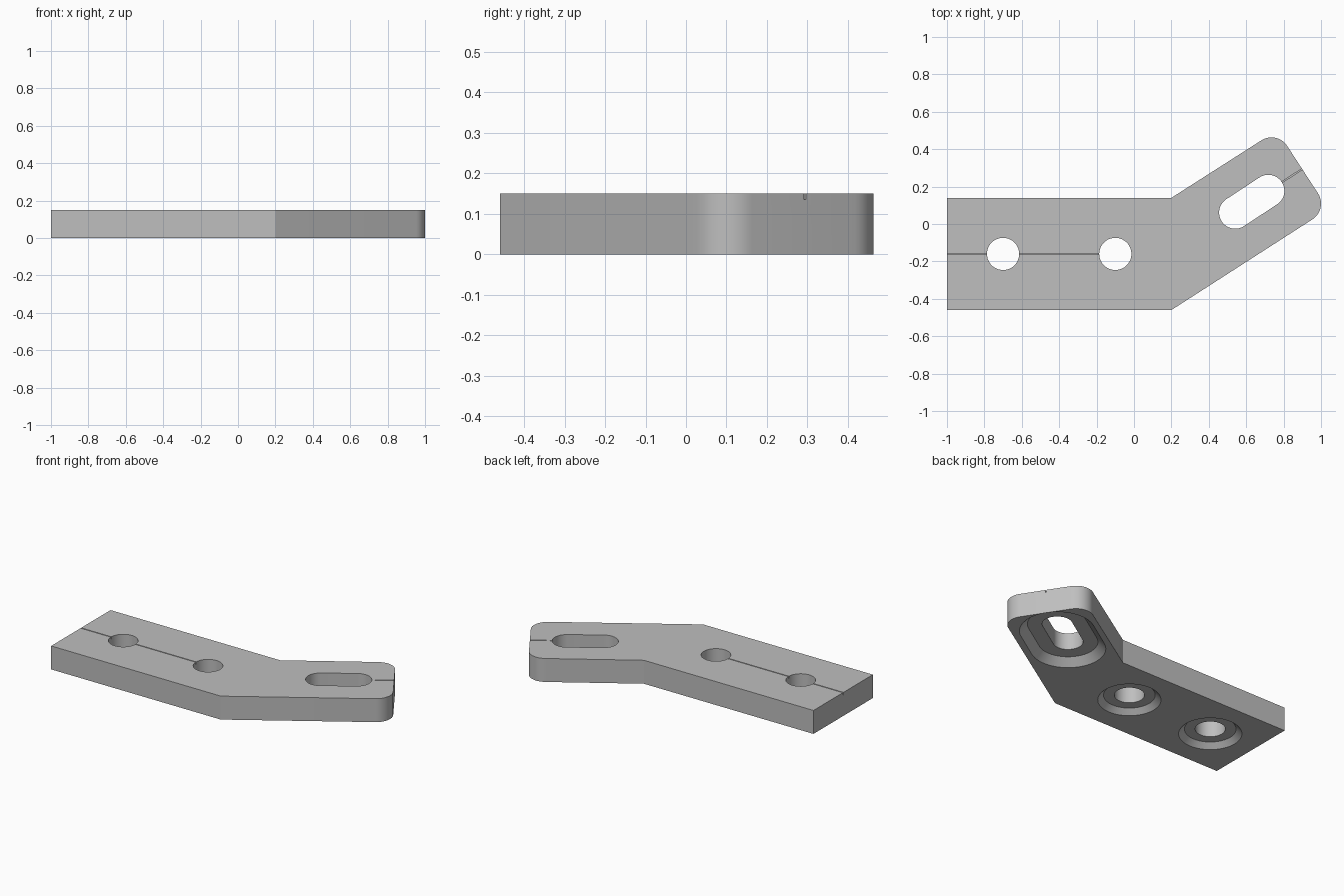
import bpy, bmesh, math
from mathutils import Vector

if "Cube" in bpy.data.objects:
    bpy.data.objects.remove(bpy.data.objects["Cube"])

H = 0.15
ANG = math.radians(32.7)
U = Vector((math.cos(ANG), math.sin(ANG)))       # direction along the angled arm
N = Vector((-U.y, U.x))                          # direction across the arm

mat = bpy.data.materials.new("plain grey")
mat.diffuse_color = (0.52, 0.52, 0.52, 1)
mat.use_nodes = True
mat.node_tree.nodes["Principled BSDF"].inputs["Base Color"].default_value = mat.diffuse_color


def loft(name, rings):
    """Closed solid through (outline, z) rings, bottom to top."""
    bm = bmesh.new()
    loops = [[bm.verts.new((p[0], p[1], z)) for p in pts] for pts, z in rings]
    n = len(loops[0])
    for a, b in zip(loops, loops[1:]):
        for i in range(n):
            j = (i + 1) % n
            bm.faces.new((a[i], a[j], b[j], b[i]))
    bm.faces.new(loops[0][::-1])
    bm.faces.new(loops[-1])
    bmesh.ops.recalc_face_normals(bm, faces=bm.faces[:])
    me = bpy.data.meshes.new(name)
    bm.to_mesh(me)
    bm.free()
    me.materials.append(mat)
    ob = bpy.data.objects.new(name, me)
    bpy.context.collection.objects.link(ob)
    return ob


def arc(c, r, a0, a1, n):
    return [(c[0] + r * math.cos(a0 + (a1 - a0) * i / n),
             c[1] + r * math.sin(a0 + (a1 - a0) * i / n)) for i in range(n + 1)]


def capsule(c0, c1, r, n=32):
    """Slot outline around two centres; a circle when they coincide."""
    h = math.pi / 2
    if (c1 - c0).length < 1e-6:
        return arc(c0, r, 0, 2 * math.pi, 2 * n)[:-1]
    return arc(c1, r, ANG - h, ANG + h, n) + arc(c0, r, ANG + h, ANG + 3 * h, n)


def strip(a, b, w):
    d = (b - a).normalized()
    s = Vector((-d.y, d.x)) * w / 2
    return [a - s, b - s, b + s, a + s]


# Bent plate with two rounded corners at the arm end
R = 0.1
low, high = Vector((0.9, 0.109)), Vector((0.735, 0.363))
q = math.pi / 2
outline = ([(-1, -0.46), (0.2, -0.46)] + arc(low, R, ANG - q, ANG, 12)
           + arc(high, R, ANG, ANG + q, 12) + [(0.2, 0.14), (-1, 0.14)])
plate = loft("bent_plate", [(outline, 0), (outline, H)])

cutters = []

# Stepped holes and slot: chamfered recess below, straight opening through
s0, s1 = Vector((0.541, 0.061)), Vector((0.718, 0.177))
h0, h1 = Vector((-0.7, -0.16)), Vector((-0.1, -0.16))
for name, a, b, r_rim, r_floor, depth in (
        ("left_hole", h0, h0, 0.18, 0.147, 0.031),
        ("middle_hole", h1, h1, 0.18, 0.147, 0.031),
        ("arm_slot", s0, s1, 0.215, 0.17, 0.045)):
    k = (r_rim - r_floor) / depth
    e = 0.004                                     # continue the taper below z = 0
    through = capsule(a, b, 0.086)
    cutters.append(loft(name + "_cutter", [
        (capsule(a, b, r_rim + k * e), -e), (capsule(a, b, r_floor), depth),
        (through, depth), (through, H + 0.05)]))

# Fine centre-line grooves on the top face
for name, a, b in (("base_groove", Vector((-1.05, -0.16)), h1),
                   ("arm_groove", s1, s1 + U * 0.3)):
    g = strip(a, b, 0.006)
    cutters.append(loft(name + "_cutter", [(g, H - 0.015), (g, H + 0.02)]))

bpy.context.view_layer.objects.active = plate
plate.select_set(True)
for c in cutters:
    c.hide_render = True
    m = plate.modifiers.new(c.name, 'BOOLEAN')
    m.operation, m.solver, m.object = 'DIFFERENCE', 'EXACT', c
    bpy.ops.object.modifier_apply(modifier=m.name)
    bpy.data.objects.remove(c)

bpy.ops.object.shade_smooth_by_angle(angle=math.radians(30))
